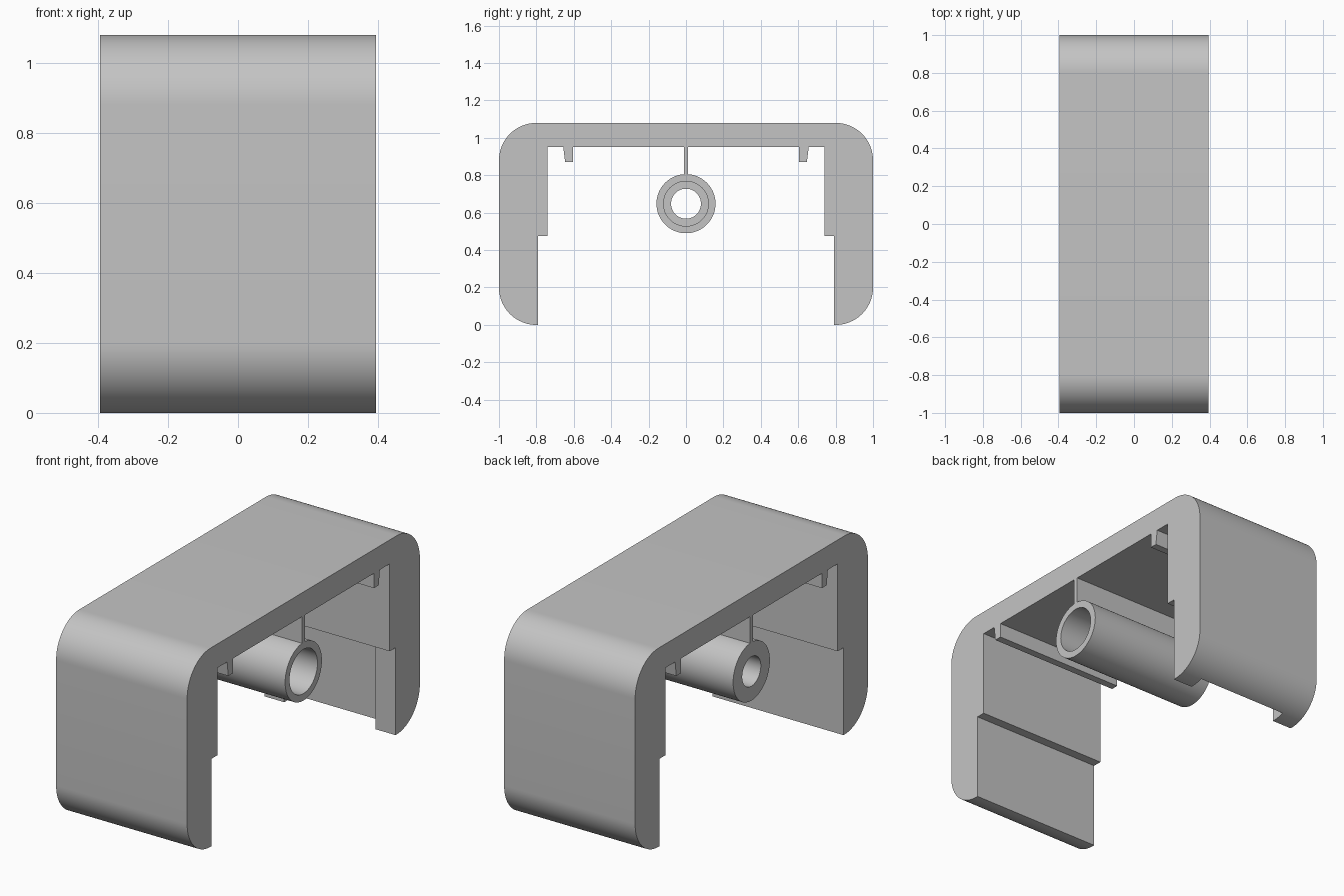
import bpy, bmesh
from math import sin, cos, pi, radians

if "Cube" in bpy.data.objects:
    bpy.data.objects.remove(bpy.data.objects["Cube"], do_unlink=True)

HALF = 0.394      # half width along x
CEIL = 0.95       # underside of the roof
TUBE_Z = 0.648

grey = bpy.data.materials.new("plain grey")
grey.use_nodes = True
COLOUR = (0.55, 0.55, 0.55, 1)
grey.diffuse_color = COLOUR
grey.node_tree.nodes["Principled BSDF"].inputs["Base Color"].default_value = COLOUR


def make_object(name, bm):
    bmesh.ops.recalc_face_normals(bm, faces=bm.faces)
    mesh = bpy.data.meshes.new(name)
    bm.to_mesh(mesh)
    bm.free()
    mesh.materials.append(grey)
    obj = bpy.data.objects.new(name, mesh)
    bpy.context.collection.objects.link(obj)
    return obj


def extrude_profile(name, points, half=HALF):
    """Extrude a closed (y, z) outline along x."""
    bm = bmesh.new()
    face = bm.faces.new([bm.verts.new((-half, y, z)) for y, z in points])
    moved = bmesh.ops.extrude_face_region(bm, geom=[face], use_keep_orig=True)
    verts = [g for g in moved["geom"] if isinstance(g, bmesh.types.BMVert)]
    bmesh.ops.translate(bm, verts=verts, vec=(2 * half, 0, 0))
    return make_object(name, bm)


def smooth(obj):
    bpy.ops.object.select_all(action="DESELECT")
    obj.select_set(True)
    bpy.context.view_layer.objects.active = obj
    bpy.ops.object.shade_smooth_by_angle(angle=radians(30))


def arc(cy, cz, r, start, end, steps=20):
    angles = [radians(start + (end - start) * i / steps) for i in range(steps + 1)]
    return [(cy + r * cos(a), cz + r * sin(a)) for a in angles]


# Shell: rounded roof and legs, with a stepped inner wall
half_outline = [(0.74, CEIL), (0.74, 0.475), (0.79, 0.475), (0.79, 0)]
half_outline += arc(0.8, 0.2, 0.2, -90, 0) + arc(0.8, 0.88, 0.2, 0, 90)
shell = extrude_profile("shell", half_outline + [(-y, z) for y, z in reversed(half_outline)])

# Recess inside the rear leg, open at the bottom
cutter = extrude_profile("recess_cutter",
                         [(0.76, -0.1), (0.868, -0.1), (0.868, 0.475), (0.76, 0.475)], 0.275)
cutter.hide_render = True
cut = shell.modifiers.new("recess", "BOOLEAN")
cut.operation = "DIFFERENCE"
cut.solver = "EXACT"
cut.object = cutter
bpy.context.view_layer.objects.active = shell
bpy.ops.object.modifier_apply(modifier=cut.name)
bpy.data.objects.remove(cutter, do_unlink=True)
smooth(shell)

# Tapered ribs under the roof
for side, name in ((-1, "front_rib"), (1, "rear_rib")):
    extrude_profile(name, [(side * y, z) for y, z in
                           ((0.605, CEIL), (0.605, 0.87), (0.646, 0.87), (0.656, CEIL))])

# Web that carries the tube
extrude_profile("tube_web", [(-0.012, CEIL), (0.012, CEIL), (0.012, 0.795), (-0.012, 0.795)])

# Tube with a wide bore from one end and a narrow hole at the other
bm = bmesh.new()
section = [(-HALF, 0.08), (-HALF, 0.158), (HALF, 0.158),
           (HALF, 0.12), (-0.25, 0.12), (-0.25, 0.08)]
ring = [bm.verts.new((x, 0, TUBE_Z + r)) for x, r in section]
edges = [bm.edges.new((ring[i - 1], ring[i])) for i in range(len(ring))]
bmesh.ops.spin(bm, geom=ring + edges, cent=(0, 0, TUBE_Z), axis=(1, 0, 0),
               angle=2 * pi, steps=64)
bmesh.ops.remove_doubles(bm, verts=bm.verts, dist=0.0001)
smooth(make_object("tube", bm))
